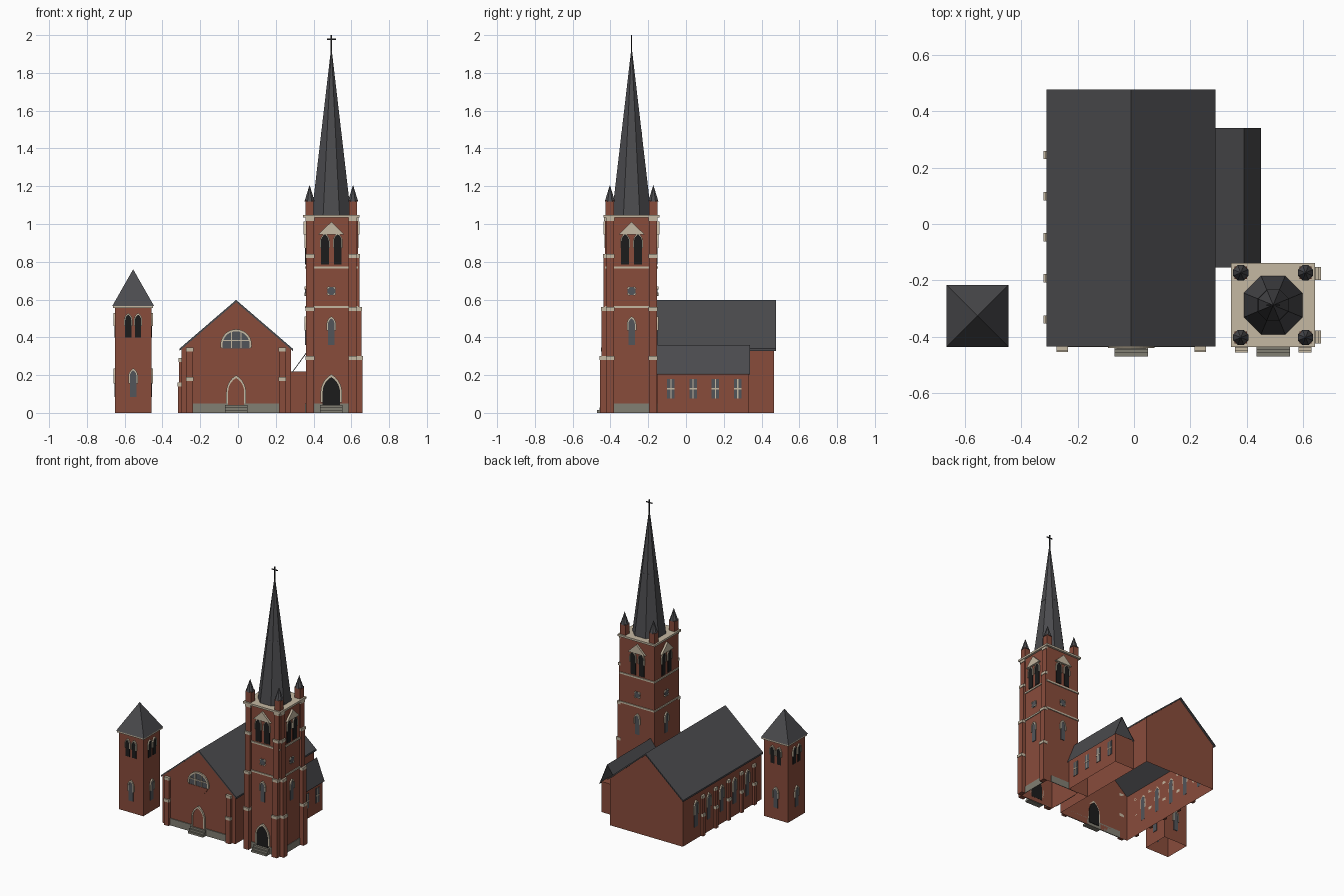
import bpy, bmesh
from math import pi, cos, sin, radians
from mathutils import Matrix, Vector

cube = bpy.data.objects.get("Cube")
if cube:
    bpy.data.objects.remove(cube, do_unlink=True)

COLOURS = {
    "brick": (0.25, 0.072, 0.044),
    "slate": (0.07, 0.07, 0.076),
    "cream_stone": (0.56, 0.48, 0.36),
    "grey_stone": (0.22, 0.21, 0.17),
    "dark_opening": (0.012, 0.012, 0.012),
    "glass": (0.085, 0.09, 0.1),
    "iron": (0.015, 0.015, 0.017),
}
mats = {}
for key, rgb in COLOURS.items():
    m = bpy.data.materials.new(key)
    m.use_nodes = True
    m.diffuse_color = (*rgb, 1)
    bsdf = m.node_tree.nodes["Principled BSDF"]
    bsdf.inputs["Base Color"].default_value = (*rgb, 1)
    bsdf.inputs["Roughness"].default_value = 0.8
    mats[key] = m

parts = {}  # (part name, material) -> bmesh
ID = Matrix()


def part(name, mat):
    return parts.setdefault((name, mat), bmesh.new())


def prism(name, mat, pts, d0, d1, M=ID, skip=()):
    """Extrude a (u, z) outline outward from depth d0 to d1; skip drops side faces."""
    bm = part(name, mat)
    back = [bm.verts.new(M @ Vector((u, -d0, z))) for u, z in pts]
    front = [bm.verts.new(M @ Vector((u, -d1, z))) for u, z in pts]
    faces = [bm.faces.new(front), bm.faces.new(back[::-1])]
    n = len(pts)
    for i in range(n):
        if i not in skip:
            j = (i + 1) % n
            faces.append(bm.faces.new((front[i], back[i], back[j], front[j])))
    bmesh.ops.recalc_face_normals(bm, faces=faces)


def rect(u0, u1, z0, z1):
    return [(u0, z0), (u1, z0), (u1, z1), (u0, z1)]


def box(name, mat, x0, x1, y0, y1, z0, z1, M=ID, skip=()):
    prism(name, mat, rect(x0, x1, z0, z1), -y1, -y0, M, skip)


def cone(name, mat, c, r0, r1, z0, z1, sides, turn):
    bm = part(name, mat)
    M = Matrix.Translation((c[0], c[1], (z0 + z1) / 2)) @ Matrix.Rotation(turn, 4, "Z")
    bmesh.ops.create_cone(bm, cap_ends=True, segments=sides, radius1=r0,
                          radius2=r1, depth=z1 - z0, matrix=M)


def face(cx, cy, half, k):
    """Frame of one wall: k = 0 front, 1 left (+x), 2 back, 3 right (-x)."""
    return (Matrix.Translation((cx, cy, 0)) @ Matrix.Rotation(k * pi / 2, 4, "Z")
            @ Matrix.Translation((0, -half, 0)))


def arch(u, w, z0, z1, steps=5):
    """Pointed arch outline, from right foot over the tip to left foot."""
    spring = z1 - w * 0.87
    right = [(u - w / 2 + w * cos(a), spring + w * sin(a))
             for a in [radians(60) * i / steps for i in range(steps + 1)]]
    return [(u + w / 2, z0)] + right + [(2 * u - x, z) for x, z in right[-2::-1]] + [(u - w / 2, z0)]


def lancet(name, mat, M, u, w, z0, z1, trim=0.008, hood=0.5, depth=0.004):
    """Arched plate with a stone hood over the upper share of its height."""
    prism(name + "_panes", mat, arch(u, w, z0, z1), -0.001, depth, M)
    foot = z1 - (z1 - z0) * hood
    outer = arch(u, w + 2 * trim, foot, z1 + 1.4 * trim)
    prism(name + "_hoods", "cream_stone", outer + arch(u, w, foot, z1)[::-1], 0, 0.009, M)


def arc(u, z, r, a0, a1, n=20):
    return [(u + r * cos(radians(a0 + (a1 - a0) * i / n)),
             z + r * sin(radians(a0 + (a1 - a0) * i / n))) for i in range(n + 1)]


def steps(name, x, y):
    for i in range(3):
        box(name, "grey_stone", x - 0.06, x + 0.06, y - 0.04 + 0.012 * i, y,
            0.014 * i, 0.014 * (i + 1))


def buttress(name, M, u, w, stages):
    """Stepped pier; stages are (top height, projection), each with a stone cap."""
    z = 0
    for top, out in stages:
        prism(name, "brick", rect(u - w / 2, u + w / 2, z, top - 0.02), 0, out, M)
        prism(name + "_caps", "cream_stone",
              rect(u - w / 2 - 0.002, u + w / 2 + 0.002, top - 0.02, top), 0, out + 0.003, M)
        z = top


# Nave: open shell with gables, under two roof slabs
NX, NY, NH = -0.01, -0.43, 0.29
gable = [(-NH, 0), (NH, 0), (NH, 0.345), (0, 0.592), (-NH, 0.345)]
front = Matrix.Translation((NX, NY, 0))
prism("nave_walls", "brick", gable, -0.895, 0, front, skip=(0, 2, 3))
for s in (-1, 1):
    prism("nave_roof", "slate", [(0, 0.598), (s * 0.3, 0.34), (s * 0.3, 0.328), (0, 0.586)],
          -0.907, 0.004, front)
    buttress("nave_front_buttress", front, s * 0.245, 0.036, [(0.19, 0.022), (0.345, 0.016)])
prism("nave_plinth", "grey_stone", rect(-0.23, 0.23, 0, 0.05), 0, 0.006, front)
steps("nave_steps", NX, NY)

# Nave doorway
prism("nave_door", "brick", arch(0, 0.085, 0.02, 0.185), 0, 0.007, front)
prism("nave_door_lining", "dark_opening", arch(0, 0.085, 0.02, 0.185), -0.005, -0.001, front)
prism("nave_door_surround", "cream_stone",
      arch(0, 0.105, 0.05, 0.2) + arch(0, 0.085, 0.05, 0.185)[::-1], 0, 0.012, front)

# Round gable window: glazed top, brick lower part
prism("round_window_glass", "glass", arc(0, 0.36, 0.075, -15, 195), 0, 0.004, front)
prism("round_window_base", "brick", arc(0, 0.36, 0.075, 195, 345), 0, 0.006, front)
prism("round_window_ring", "cream_stone",
      arc(0, 0.36, 0.083, -12, 192) + arc(0, 0.36, 0.072, 192, -12), 0, 0.01, front)
for u in (-0.025, 0.025):
    prism("round_window_bars", "cream_stone", rect(u - 0.003, u + 0.003, 0.343, 0.428), 0, 0.008, front)
prism("round_window_bars", "cream_stone", rect(-0.07, 0.07, 0.38, 0.386), 0, 0.008, front)

# Nave side bays
side = face(NX, 0, NH, 3)
for i in range(5):
    y = 0.245 - 0.146 * i
    buttress("nave_side_buttress", side, -y, 0.026, [(0.16, 0.018), (0.29, 0.012)])
    lancet("nave_side_window", "glass", side, -y - 0.073, 0.036, 0.09, 0.27)

# Side aisle with an open-ended roof
box("aisle_walls", "brick", 0.28, 0.44, -0.15, 0.33, 0, 0.22, skip=(0,))
for x, z in ((0.285, 0.215), (0.45, 0.21)):
    prism("aisle_roof", "slate", [(0.39, 0.36), (x, z), (x, z - 0.006), (0.39, 0.352)], -0.34, 0.155)
aisle = face(0.36, 0, 0.08, 1)
for i in range(4):
    y = -0.08 + 0.118 * i
    prism("aisle_window_glass", "glass", rect(y - 0.02, y + 0.02, 0.075, 0.18), 0, 0.003, aisle)
    prism("aisle_window_bars", "cream_stone", rect(y - 0.003, y + 0.003, 0.075, 0.18), 0, 0.005, aisle)
    prism("aisle_window_bars", "cream_stone", rect(y - 0.02, y + 0.02, 0.125, 0.131), 0, 0.005, aisle)

# Bell tower
TX, TY, TH = 0.494, -0.288, 0.134
box("tower_walls", "brick", TX - TH, TX + TH, TY - TH, TY + TH, 0, 1.04, skip=(0,))
for z0, z1, out in ((0.555, 0.567, 0.006), (0.764, 0.776, 0.006), (1.034, 1.048, 0.015)):
    h = TH + out
    box("tower_bands", "cream_stone", TX - h, TX + h, TY - h, TY + h, z0, z1)
for k in range(4):
    M = face(TX, TY, TH, k)
    prism("tower_plinth", "grey_stone", rect(-0.1, 0.1, 0, 0.05), 0, 0.004, M)
    for s in (-1, 1):
        if k < 2:
            buttress("tower_buttress", M, s * 0.113, 0.042,
                     [(0.3, 0.032), (0.56, 0.025), (0.84, 0.015), (1.035, 0.008)])
        lancet("belfry_opening", "dark_opening", M, s * 0.034, 0.042, 0.785, 0.945, 0.005, 0.45)
    prism("belfry_pediment", "cream_stone", [(-0.068, 0.945), (0.068, 0.945), (0, 1.012)], 0, 0.014, M)
    lancet("tower_lancet", "glass", M, 0, 0.034, 0.36, 0.5, hood=0.45)
    prism("tower_roundel", "glass", arc(0, 0.645, 0.022, 0, 342, 19), 0, 0.004, M)
    for i in range(4):
        a = 45 + 90 * i
        prism("tower_roundel_stones", "cream_stone",
              arc(0, 0.645, 0.028, a - 20, a + 20, 4) + arc(0, 0.645, 0.021, a + 20, a - 20, 4), 0, 0.008, M)
tower_front = face(TX, TY, TH, 0)
lancet("tower_door", "dark_opening", tower_front, 0, 0.092, 0.03, 0.19, 0.011, 0.85, 0.006)
steps("tower_steps", TX, TY - TH - 0.008)

# Corner pinnacles, spire and cross
for sx in (-1, 1):
    for sy in (-1, 1):
        x, y = TX + sx * 0.115, TY + sy * 0.115
        box("pinnacle_base", "brick", x - 0.022, x + 0.022, y - 0.022, y + 0.022, 1.045, 1.125)
        cone("pinnacle_cap", "slate", (x, y), 0.029, 0, 1.12, 1.207, 8, pi / 8)
cone("spire", "slate", (TX, TY), 0.113, 0.002, 1.045, 1.925, 8, pi / 8)
cone("spire_band", "slate", (TX, TY), 0.06, 0.058, 1.475, 1.487, 8, pi / 8)
box("cross", "iron", TX - 0.003, TX + 0.003, TY - 0.003, TY + 0.003, 1.91, 2.0)
box("cross", "iron", TX - 0.024, TX + 0.024, TY - 0.003, TY + 0.003, 1.975, 1.981)

# Free-standing turret
UX, UY, UH = -0.555, -0.326, 0.096
box("turret_walls", "brick", UX - UH, UX + UH, UY - UH, UY + UH, 0, 0.56, skip=(0,))
box("turret_cornice", "cream_stone", UX - 0.106, UX + 0.106, UY - 0.106, UY + 0.106, 0.555, 0.568)
cone("turret_roof", "slate", (UX, UY), 0.11 * 2 ** 0.5, 0, 0.567, 0.76, 4, pi / 4)
for k in range(4):
    M = face(UX, UY, UH, k)
    for s in (-1, 1):
        lancet("turret_opening", "dark_opening", M, s * 0.026, 0.032, 0.4, 0.52, 0.006)
    lancet("turret_lancet", "glass", M, 0, 0.034, 0.085, 0.225)

# Turn every collected part into an object
for (name, mat), bm in parts.items():
    mesh = bpy.data.meshes.new(name)
    bm.to_mesh(mesh)
    bm.free()
    mesh.materials.append(mats[mat])
    bpy.context.collection.objects.link(bpy.data.objects.new(name, mesh))
